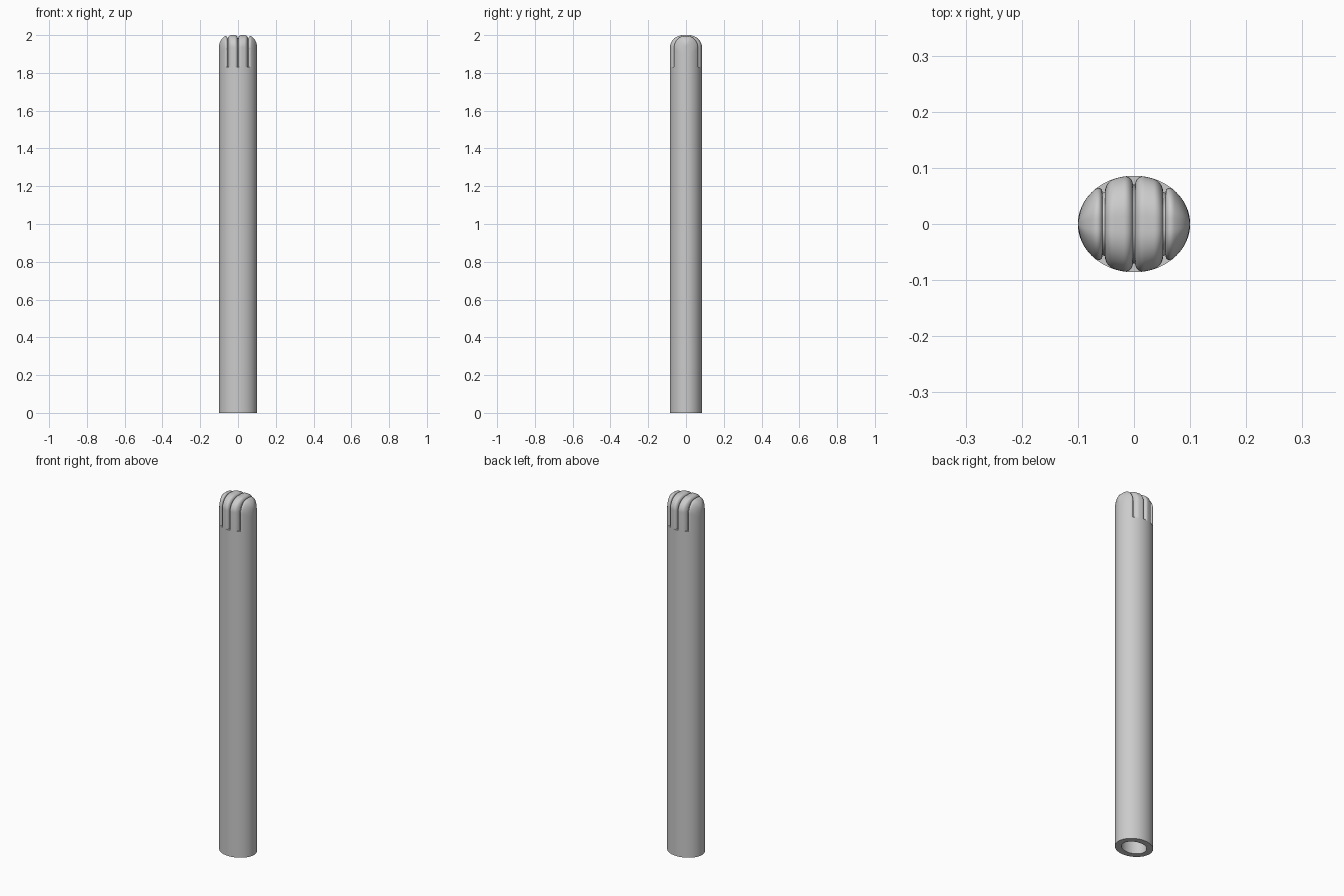
import bpy
import bmesh
from math import sin, cos, pi, sqrt

if "Cube" in bpy.data.objects:
    bpy.data.objects.remove(bpy.data.objects["Cube"])

RX, RY, TOP, LEDGE = 0.1, 0.086, 2.0, 1.83
SLOT, ROUND = 0.002, 0.016

grey = bpy.data.materials.new("plain grey")
grey.use_nodes = True
grey.diffuse_color = (0.6, 0.6, 0.6, 1)
grey.node_tree.nodes["Principled BSDF"].inputs["Base Color"].default_value = (0.6, 0.6, 0.6, 1)


def finish(name, bm):
    bmesh.ops.remove_doubles(bm, verts=bm.verts, dist=1e-5)
    bmesh.ops.recalc_face_normals(bm, faces=bm.faces)
    mesh = bpy.data.meshes.new(name)
    bm.to_mesh(mesh)
    bm.free()
    mesh.materials.append(grey)
    obj = bpy.data.objects.new(name, mesh)
    bpy.context.collection.objects.link(obj)
    bpy.ops.object.select_all(action="DESELECT")
    obj.select_set(True)
    bpy.context.view_layer.objects.active = obj
    bpy.ops.object.shade_smooth_by_angle(angle=pi / 5)
    return obj


def skin(bm, rows, closed):
    """Join neighbouring rows of points with quads."""
    rows = [[bm.verts.new(p) for p in row] for row in rows]
    n = len(rows[0])
    for a, b in zip(rows, rows[1:]):
        for i in range(n if closed else n - 1):
            j = (i + 1) % n
            bm.faces.new((a[i], a[j], b[j], b[i]))
    return rows


def arch(x, inset):
    """Upside-down U section of the domed end at station x."""
    w = max(RY * sqrt(max(0, 1 - (x / RX) ** 2)) - inset, 0)
    t = min(max(abs(x) - 0.045, 0) / 0.055, 1)
    h = TOP - 0.06 * (1 - sqrt(1 - t * t)) - inset
    a, b = 0.85 * w, 0.065
    half = [(w, LEDGE - 0.005)]
    for k in range(15):
        q = k / 14 * pi / 2
        half.append((w - a + a * cos(q), h - b + b * sin(q)))
    pts = half + [(-y, z) for y, z in reversed(half)]
    return [(x, y, z) for y, z in pts]


def ridge(name, x0, x1, groove0, groove1, base=0.0):
    """Loft arches along x, rounding over at each grooved end."""
    rows = []
    steps = 36
    for k in range(steps + 1):
        x = x0 + (x1 - x0) * (1 - cos(pi * k / steps)) / 2
        inset = base
        for grooved, d in ((groove0, x - x0), (groove1, x1 - x)):
            if grooved and d < ROUND:
                inset += ROUND - sqrt(max(0, ROUND ** 2 - (ROUND - d) ** 2))
        rows.append(arch(x, inset))
    bm = bmesh.new()
    rows = skin(bm, rows, True)
    for row in (rows[0], rows[-1]):
        bm.faces.new(row)
    finish(name, bm)


# Hollow oval shaft, closed at the ledge under the ridges
def oval(rx, ry, z, n=96):
    return [(rx * cos(2 * pi * i / n), ry * sin(2 * pi * i / n), z) for i in range(n)]


bm = bmesh.new()
wall = 0.032
rings = skin(bm, [oval(RX - wall, RY - wall, LEDGE - 0.03), oval(RX - wall, RY - wall, 0),
                  oval(RX, RY, 0), oval(RX, RY, LEDGE)], True)
bm.faces.new(rings[0])
bm.faces.new(rings[-1])
finish("shaft", bm)

# Groove floor inside the domed end
ridge("groove_core", -0.08, 0.08, False, False, ROUND)

# Four rounded ridges separated by three grooves
GROOVE = 0.054
ridge("right_outer_ridge", -RX, -GROOVE - SLOT, False, True)
ridge("right_inner_ridge", -GROOVE + SLOT, -SLOT, True, True)
ridge("left_inner_ridge", SLOT, GROOVE - SLOT, True, True)
ridge("left_outer_ridge", GROOVE + SLOT, RX, True, False)
